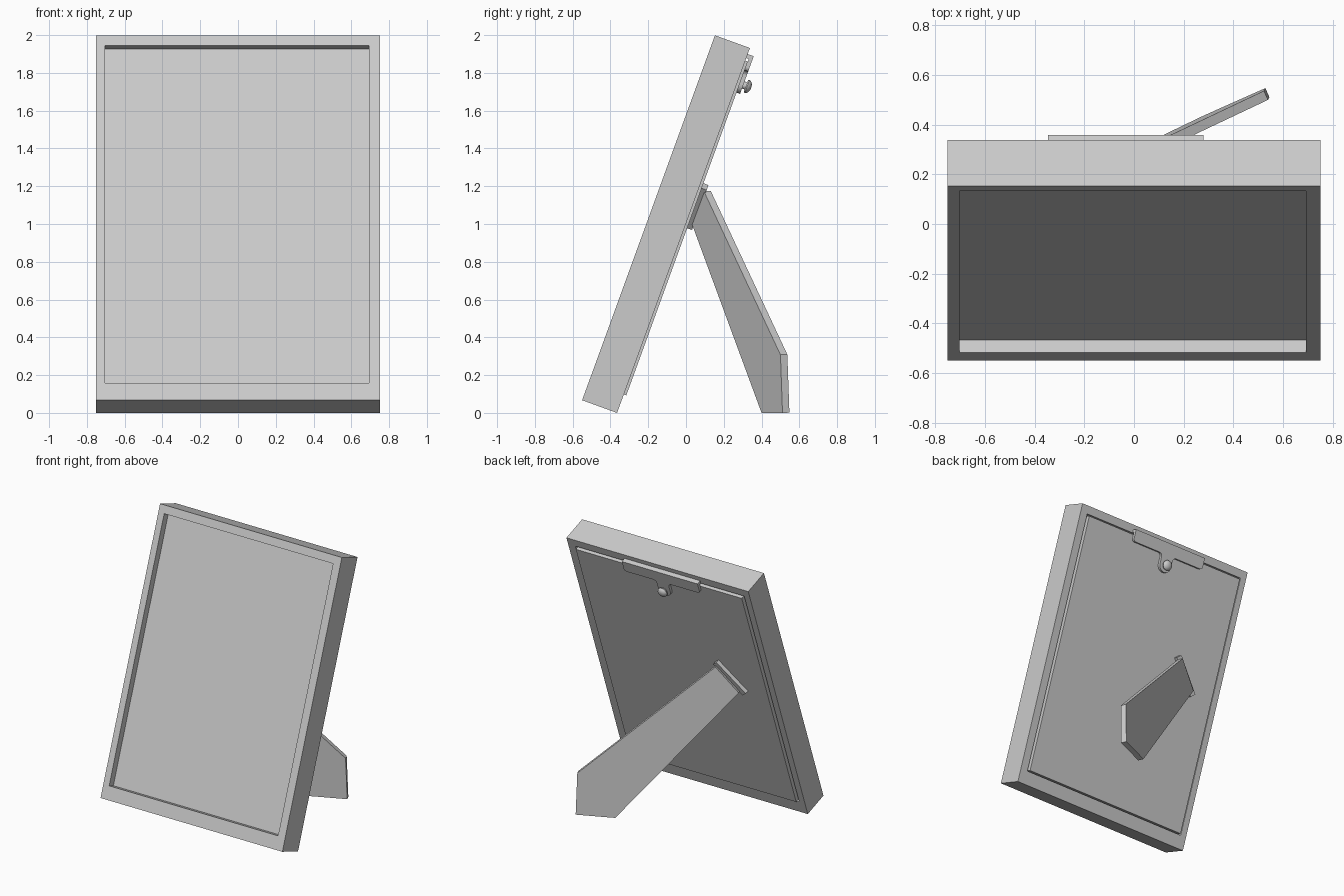
import bpy, bmesh, math
from mathutils import Vector

if "Cube" in bpy.data.objects:
    bpy.data.objects.remove(bpy.data.objects["Cube"])

T = math.radians(20)                       # backward lean of the frame
X = Vector((1, 0, 0))
U = Vector((0, math.sin(T), math.cos(T)))   # up along the frame
N = Vector((0, math.cos(T), -math.sin(T)))  # towards the back
O = Vector((0, -0.55, 0.067))               # front bottom edge


def P(x, u, n):
    return O + X * x + U * u + N * n


def finish(name, bm, smooth=False):
    bmesh.ops.recalc_face_normals(bm, faces=bm.faces)
    me = bpy.data.meshes.new(name)
    bm.to_mesh(me)
    bm.free()
    ob = bpy.data.objects.new(name, me)
    bpy.context.collection.objects.link(ob)
    if smooth:
        bpy.ops.object.select_all(action='DESELECT')
        ob.select_set(True)
        bpy.context.view_layer.objects.active = ob
        bpy.ops.object.shade_smooth_by_angle(angle=math.radians(35))
    return ob


def loft(name, loops, caps=True, closed=False, smooth=False):
    """Join equal point loops with quads."""
    bm = bmesh.new()
    vs = [[bm.verts.new(p) for p in loop] for loop in loops]
    pairs = list(zip(vs, vs[1:])) + ([(vs[-1], vs[0])] if closed else [])
    for a, b in pairs:
        for i in range(len(a)):
            j = (i + 1) % len(a)
            bm.faces.new((a[i], a[j], b[j], b[i]))
    if caps:
        bm.faces.new(vs[0])
        bm.faces.new(vs[-1])
    return finish(name, bm, smooth)


def prism(name, pts, ext, smooth=False):
    return loft(name, [pts, [p + ext for p in pts]], smooth=smooth)


def rect(x0, x1, u0, u1, n):
    return [P(x0, u0, n), P(x1, u0, n), P(x1, u1, n), P(x0, u1, n)]


def arc(cx, cu, r, a0, a1, k):
    angles = [math.radians(a0 + (a1 - a0) * i / k) for i in range(k + 1)]
    return [(cx + r * math.cos(a), cu + r * math.sin(a)) for a in angles]


# frame moulding with a through opening
outer = (-0.752, 0.752, 0, 2.056)
inner = (-0.704, 0.693, 0.097, 1.998)
loft("frame", [rect(*outer, 0), rect(*outer, 0.197),
               rect(*inner, 0.197), rect(*inner, 0)], caps=False, closed=True)

# front panel and backboard
prism("picture_panel", rect(*inner, 0.053), N * 0.02)
prism("backboard", rect(-0.69, 0.682, 0.104, 1.985, 0.073), N * 0.138)

# retaining clip: bar with a rounded screw tab
cx, su = -0.033, 1.86
h, top, low, r = 0.313, 2.022, 1.935, 0.05
outline = [(cx - h, top)]
outline += arc(cx - h + 0.02, low + 0.02, 0.02, 180, 270, 4)
outline += arc(cx - r - 0.025, low - 0.025, 0.025, 90, 0, 5)
outline += arc(cx, su, r, 180, 360, 16)
outline += arc(cx + r + 0.025, low - 0.025, 0.025, 180, 90, 5)
outline += arc(cx + h - 0.02, low + 0.02, 0.02, 270, 360, 4)
outline += [(cx + h, top)]
prism("clip_plate", [P(x, u, 0.211) for x, u in outline], N * 0.02, smooth=True)
prism("clip_lip", rect(cx - h, cx + h, 1.999, top, 0.192), N * 0.02)

# thumb screw turned about the backward axis
profile = [(0.02, 0.2), (0.02, 0.246), (0.035, 0.246), (0.037, 0.253),
           (0.033, 0.263), (0.022, 0.271), (0.01, 0.275)]
loft("clip_screw", [[P(x, u, n) for x, u in arc(cx, su, rad, 0, 345, 23)]
                    for rad, n in profile], smooth=True)

# hinge strip set diagonally on the backboard
a, b = Vector((-0.317, 1.285)), Vector((-0.507, 1.06))
side = (b - a).normalized().orthogonal() * 0.022
prism("hinge_strip", [P(q.x, q.y, 0.205) for q in
                      (a + side, b + side, b - side, a - side)], N * 0.034)

# easel leg: flat board with a foot cut level to the ground
leg_normal = Vector((-0.407, 0.914, 0.025)).normalized()


def on_leg(y, z):
    return Vector(((-0.245 + 0.914 * y + 0.025 * z) / 0.407, y, z))


prism("easel_leg", [on_leg(y, z) for y, z in
                    ((0.094, 1.175), (0.5, 0.308), (0.511, 0),
                     (0.4, 0), (0.032, 0.998))], leg_normal * 0.04)
